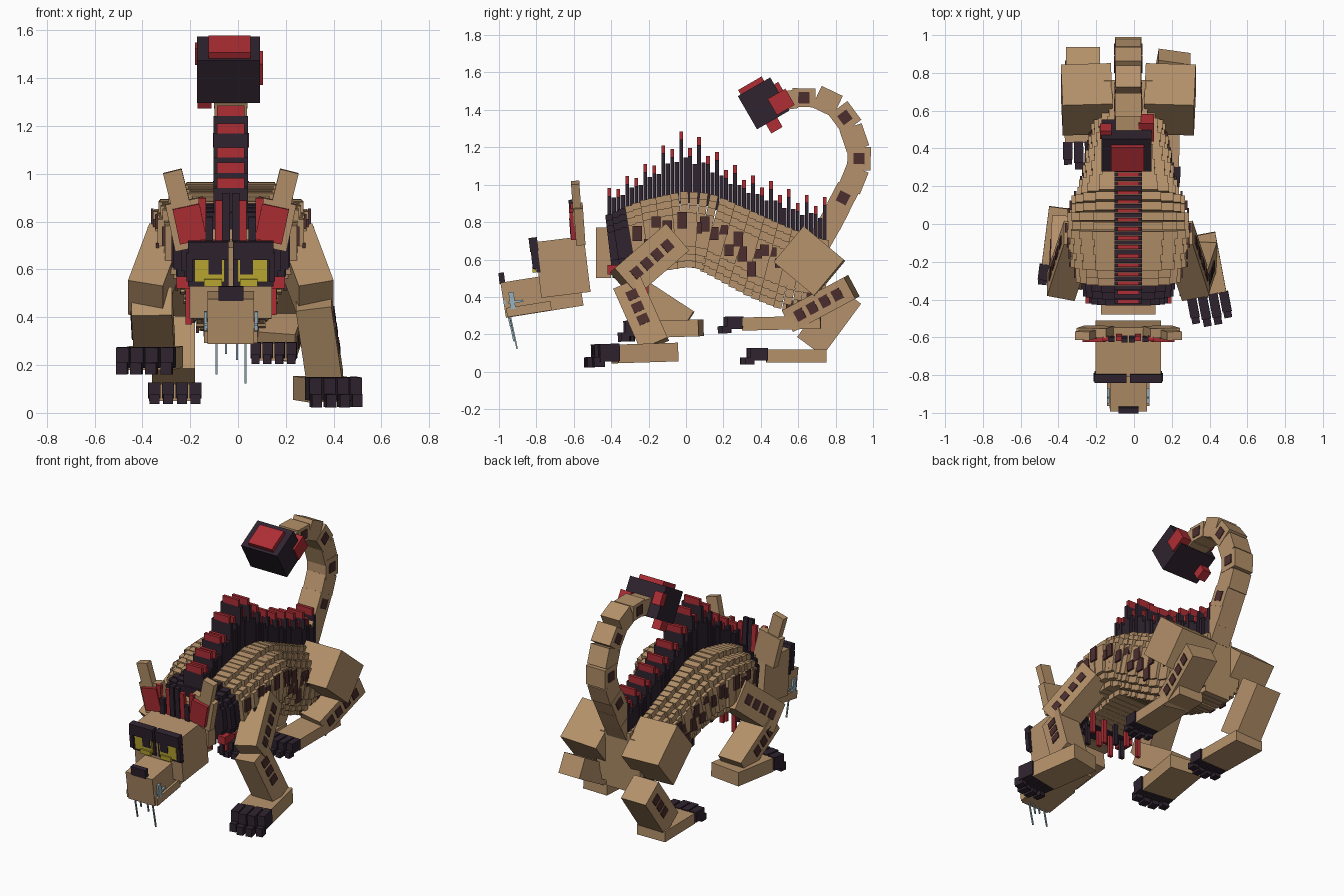
import bpy, bmesh, math
from mathutils import Matrix, Vector

if "Cube" in bpy.data.objects:
    bpy.data.objects.remove(bpy.data.objects["Cube"])

CX = -0.03  # body axis
COLORS = [("tan", (.46, .285, .145)), ("charcoal", (.028, .017, .028)), ("red", (.42, .027, .035)),
          ("brown", (.075, .028, .028)), ("yellow", (.54, .43, .035)), ("pale_blue", (.32, .45, .52))]
MATS = []
for n, c in COLORS:
    m = bpy.data.materials.new(n)
    m.diffuse_color = (*c, 1)
    m.use_nodes = True
    m.node_tree.nodes["Principled BSDF"].inputs["Base Color"].default_value = m.diffuse_color
    MATS.append(m)
TAN, DARK, RED, BROWN, YELLOW, PALE = range(6)


def part(name, boxes):
    """One object from (matrix, size, material) boxes."""
    bm = bmesh.new()
    for mat4, size, mi in boxes:
        r = bmesh.ops.create_cube(bm, size=1, matrix=mat4 @ Matrix.Diagonal((*size, 1)))
        for f in {f for v in r["verts"] for f in v.link_faces}:
            f.material_index = mi
    me = bpy.data.meshes.new(name)
    bm.to_mesh(me)
    bm.free()
    for m in MATS:
        me.materials.append(m)
    ob = bpy.data.objects.new(name, me)
    bpy.context.collection.objects.link(ob)
    return ob


def at(x, y, z, rx=0, ry=0):
    return (Matrix.Translation((x, y, z)) @ Matrix.Rotation(math.radians(rx), 4, 'X')
            @ Matrix.Rotation(math.radians(ry), 4, 'Y'))


def frame(p0, p1):
    """Frame centred between two points, local z along them."""
    p0, p1 = Vector(p0), Vector(p1)
    z = (p1 - p0).normalized()
    x = (Vector((1, 0, 0)) - z * z.x).normalized()
    m = Matrix((x, z.cross(x), z)).transposed().to_4x4()
    m.translation = (p0 + p1) / 2
    return m, (p1 - p0).length


def interp(pts, y):
    for (a, *va), (b, *vb) in zip(pts, pts[1:]):
        if y <= b:
            t = max(0, (y - a) / (b - a))
            return [p + (q - p) * t for p, q in zip(va, vb)]
    return list(pts[-1][1:])


# Torso: stepped ribs; profile is y, top, bottom, half width
BODY = [(-.42, .83, .50, .20), (-.3, .88, .51, .26), (-.2, .92, .53, .30), (0, .965, .56, .325),
        (.1, .955, .55, .30), (.2, .91, .50, .25), (.4, .82, .39, .21), (.6, .735, .31, .17), (.76, .70, .31, .15)]
LAYERS = [(1, .45), (.93, .65), (.8, .83), (.58, 1)]
ribs = []
N = 30
for i in range(N):
    y = -.39 + i * (1.12 / (N - 1))
    top, bot, hw = interp(BODY, y)
    a, b = interp(BODY, y - .05), interp(BODY, y + .05)
    tilt = math.degrees(math.atan2(b[0] + b[1] - a[0] - a[1], .2)) * .6
    w = hw + (.006 if i % 2 else -.006)
    collar = y < -.29
    for fw, fh in LAYERS:
        ribs.append((at(CX, y, (top + bot) / 2, tilt), (2 * w * fw, .044, (top - bot) * fh),
                     DARK if collar else TAN))
part("torso", ribs)
part("neck", [(at(CX, -.44, .635), (.29, .08, .27), TAN)])
part("collar_trim", [(at(CX + s * .2, -.37, .545), (.055, .1, .05), RED) for s in (-1, 1)])

# Flank spots: thin plates on the ribs
spots = []
for y, z, h in [(-.26, .74, .08), (-.2, .68, .06), (-.16, .80, .06), (-.1, .77, .08), (-.02, .81, .09),
                (-.06, .68, .05), (.06, .77, .06), (.1, .79, .08), (.15, .74, .07), (.2, .76, .05), (.23, .65, .06),
                (.28, .71, .08), (.3, .63, .08), (.35, .55, .08), (.38, .63, .05), (.42, .65, .06),
                (.46, .64, .05), (.5, .58, .05), (.56, .35, .06), (.62, .36, .05), (.67, .4, .05)]:
    top, bot, hw = interp(BODY, y)
    f = abs(z - (top + bot) / 2) / ((top - bot) / 2)
    fw = next((a for a, b in LAYERS if f < b), .58)
    for s in (-1, 1):
        spots.append((at(CX + s * (hw * fw + .006), y, z), (.012, .05, h), BROWN))
part("flank_spots", spots)

# Spine crest: alternating plates, every second one red tipped
CREST = [(-.41, .98), (-.35, 1.02), (-.2, 1.12), (-.05, 1.29), (.08, 1.25), (.2, 1.14), (.35, 1.05),
         (.45, 1.02), (.6, .95), (.75, .93)]
crest = []
for k in range(49):
    y = -.41 + k * .024
    tall, top = interp(CREST, y)[0], interp(BODY, y)[0]
    frac = (1, .58, .76, .5)[k % 4]
    tip = top + (tall - top) * frac
    crest.append((at(CX, y, (top - .06 + tip) / 2), (.145, .023, tip - top + .06), DARK))
    if k % 2 == 0:
        crest[-1] = (at(CX, y, (top - .06 + tip - .04) / 2), (.145, .02, tip - top + .02), DARK)
        crest.append((at(CX, y, tip - .02), (.115, .02, .045), RED))
part("spine_crest", crest)

# Chest fringe
part("chest_fringe", [(at(CX + (i - 4) * .044, -.21 - .1 * (i % 2), .46 + .02 * (i % 3)), (.028, .02, .18),
                       DARK if i % 3 == 1 else RED) for i in range(9)])

# Head, snout and nose
T = 7
part("head", [(at(CX, -.66, .56, T), (.345, .265, .3), TAN)])
part("snout", [(at(CX, -.77, .415, 9), (.195, .42, .19), TAN)])
part("jaw", [(at(CX, -.84, .335, 9), (.225, .24, .05), TAN)])
part("nose", [(at(CX, -.985, .5, T), (.105, .03, .06), DARK)])
part("teeth", [(at(CX + (i - 3.5) * .026, -.968, .368, T), (.016, .012, .025), PALE) for i in range(8)]
     + [(at(CX + s * .106, -.93, .38, T), (.014, .028, .09), PALE) for s in (-1, 1)]
     + [(at(CX + s * .106, -.91, .375, T), (.012, .08, .012), PALE) for s in (-1, 1)])
part("drool", [(at(CX + x, y, z, 12), (.008, .008, h), PALE) for x, y, z, h in
               [(-.06, -.94, .26, .2), (.062, -.93, .25, .26), (-.02, -.95, .3, .11), (.025, -.94, .29, .14)]])
eyes = []
for s in (-1, 1):
    def e(x, y, z, w, d, h, mi):
        eyes.append((at(CX + s * x, y, z, T), (w, d, h), mi))
    e(.094, -.815, .68, .17, .045, .075, DARK)   # brow
    e(.094, -.796, .60, .17, .02, .14, DARK)     # socket
    e(.09, -.809, .595, .125, .02, .095, YELLOW)
    e(.075, -.811, .545, .075, .02, .03, YELLOW)
    e(.065, -.821, .61, .055, .008, .06, DARK)   # pupil
    e(.172, -.811, .61, .025, .03, .12, DARK)
part("eyes", eyes)

# Ears and forelock
ears, lock = [], []
for s in (-1, 1):
    ears += [(at(CX + s * .175, -.57, .79, 4, s * 12), (.16, .05, .2), TAN),
             (at(CX + s * .217, -.585, .9, 4, s * 14), (.08, .045, .23), TAN),
             (at(CX + s * .172, -.605, .79, 4, s * 12), (.115, .03, .15), RED)]
    for j, (x, h, mi) in enumerate([(.12, .2, RED), (.09, .12, DARK), (.05, .19, RED), (.02, .22, DARK)]):
        lock.append((at(CX + s * x, -.6 - .008 * (j % 2), .7 + h / 2, 4), (.032, .025, h), mi))
part("ears", ears)
part("forelock", lock)


# Legs: tapered chain of boxes, outer spots, foot and stepped claws
def limb(name, p0, p1, w, d, side, spot_fracs=(), extra=.06):
    m, L = frame(p0, p1)
    L += extra
    boxes = [(m, (w, d, L), TAN)]
    for f in spot_fracs:
        boxes.append((m @ Matrix.Translation((side * (w / 2 + .002), 0, (f - .5) * L))
                      , (.008, .06, .05), BROWN))
    part(name, boxes)


def foot(name, rear, front, w, h, claw):
    m, L = frame(rear, front)
    part(name, [(m, (w * .88, h, L), TAN)])
    claws = []
    for i in range(4):
        x = (i - 1.5) * w / 4
        c = claw - .025 * (i in (0, 3))
        claws.append((m @ Matrix.Translation((x, .008, L / 2 + c * .35)), (w / 4 - .008, h * .95, c * .8), DARK))
        claws.append((m @ Matrix.Translation((x, -h * .4, L / 2 + c * .78)), (w / 4 - .016, h * .55, c * .44), DARK))
    part(name + "_claws", claws)


S4 = (.2, .4, .6, .8)
for s, n in ((1, "right"), (-1, "left")):
    limb("front_upper_arm_" + n, (CX + s * .275, -.08, .69), (CX + s * .35, -.31, .49), .15, .19, s, S4)
    limb("thigh_" + n, (CX + s * .215, .552, .68), (CX + s * .225, .768, .5), .265, .25, s, (), 0)
limb("front_forearm_right", (.32, -.3, .44), (.36, -.18, .17), .15, .16, 1, S4[:3])
limb("front_forearm_left", (-.36, -.28, .45), (-.35, -.02, .28), .17, .14, -1, S4[:3])
foot("front_foot_right", (.33, -.06, .105), (.39, -.38, .095), .23, .1, .16)
foot("front_foot_left", (-.34, .08, .235), (-.38, -.23, .225), .25, .09, .13)
limb("hind_shank_right", (.21, .86, .44), (.16, .58, .29), .17, .13, 1, S4)
limb("hind_shank_left", (-.27, .85, .39), (-.27, .68, .16), .18, .17, -1, S4[:3])
foot("hind_foot_right", (.16, .72, .265), (.15, .3, .255), .2, .07, .13)
foot("hind_foot_left", (-.27, .75, .085), (-.265, .43, .085), .23, .07, .14)

# Tail: rotated blocks along an arc, spots on alternating blocks
TAIL = [(.74, .74), (.79, .83), (.84, .93), (.895, 1.03), (.925, 1.14), (.90, 1.25), (.85, 1.36),
        (.755, 1.445), (.63, 1.465), (.53, 1.45)]
tail = []
for i, (y, z) in enumerate(TAIL):
    a, b = TAIL[max(0, i - 1)], TAIL[min(len(TAIL) - 1, i + 1)]
    m, _ = frame((CX, *a), (CX, *b))
    m.translation = (CX, y, z)
    tail.append((m, (.14 - .004 * (i % 2), .125 - .025 * (i > 7), .125), TAN))
    if i in (2, 4, 6, 8):
        tail += [(m @ Matrix.Translation((s * .071, 0, 0)), (.008, .06, .06), BROWN) for s in (-1, 1)]
part("tail", tail)

# Tail tuft
M = at(-.04, .415, 1.435, 30)
part("tail_tuft", [(M, (.265, .2, .205), DARK),
                   (M @ Matrix.Translation((.005, -.01, .105)), (.175, .145, .05), RED),
                   (M @ Matrix.Translation((.105, .085, -.04)), (.08, .11, .1), RED),
                   (M @ Matrix.Translation((-.1, -.01, -.12)), (.06, .07, .08), RED),
                   (M @ Matrix.Translation((-.11, .1, .02)), (.06, .05, .08), RED)])
